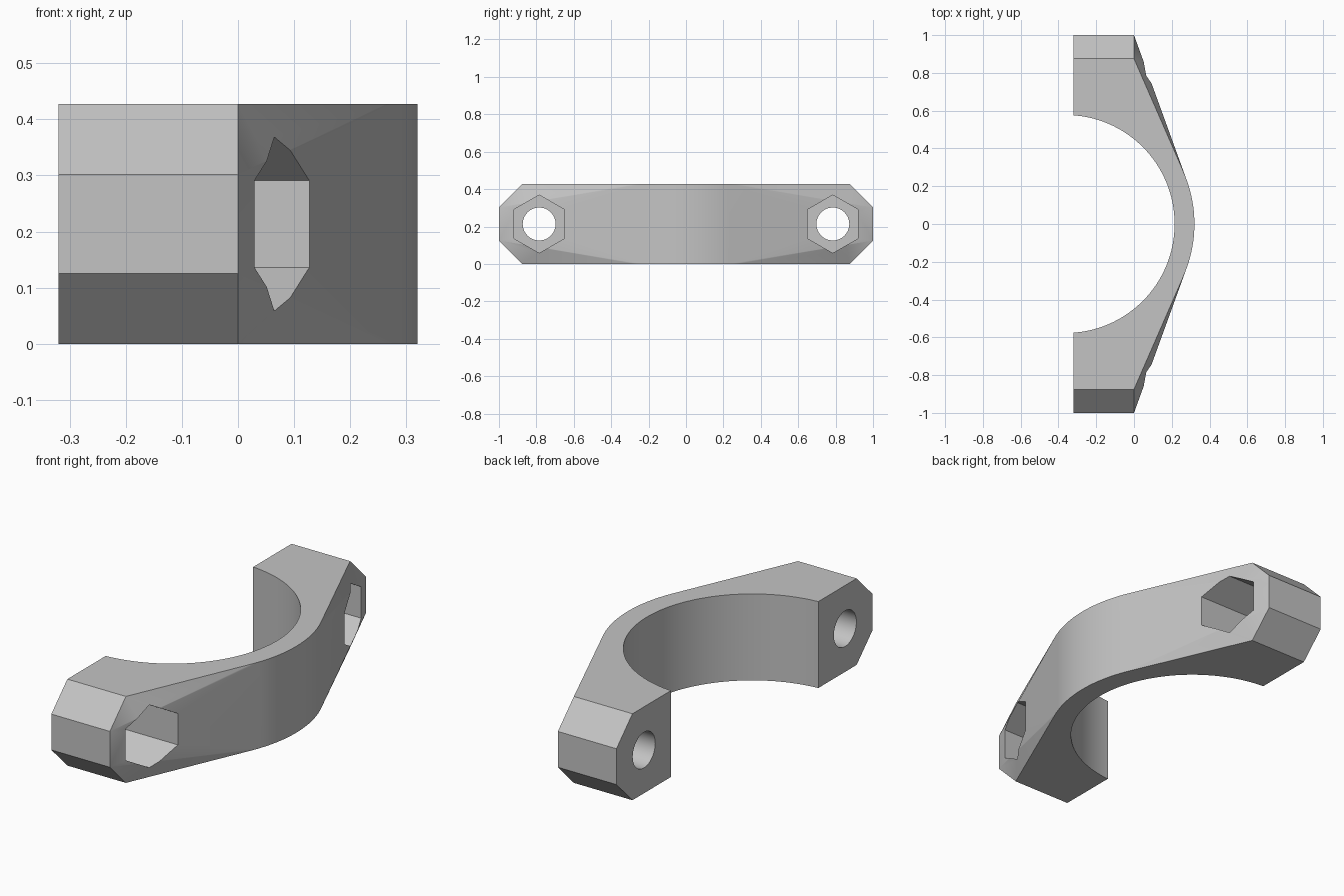
import bpy
import bmesh
from math import radians, sin, cos, pi
from mathutils import Matrix

if "Cube" in bpy.data.objects:
    bpy.data.objects.remove(bpy.data.objects["Cube"], do_unlink=True)

HEIGHT = 0.427
CHAMFER = 0.125
BACK = -0.32           # flat mating face
BORE_X = -0.362        # axis of the bore
BORE_R, OUTER_R = 0.577, 0.682
BOLT_Y = 0.785
MID_Z = HEIGHT / 2

# Material
gray = bpy.data.materials.new("light gray")
gray.use_nodes = True
color = (0.55, 0.55, 0.55, 1)
gray.diffuse_color = color
gray.node_tree.nodes["Principled BSDF"].inputs["Base Color"].default_value = color


def add_object(name, bm):
    bmesh.ops.recalc_face_normals(bm, faces=bm.faces)
    mesh = bpy.data.meshes.new(name)
    bm.to_mesh(mesh)
    bm.free()
    mesh.materials.append(gray)
    obj = bpy.data.objects.new(name, mesh)
    bpy.context.collection.objects.link(obj)
    return obj


def prism(name, sides, radius, depth, matrix):
    bm = bmesh.new()
    bmesh.ops.create_cone(bm, cap_ends=True, segments=sides, radius1=radius,
                          radius2=radius, depth=depth, matrix=matrix)
    return add_object(name, bm)


# Body: hull around the chamfered end blocks and the outer arc
bm = bmesh.new()
for side in (-1, 1):
    for x in (BACK, 0):
        for y, z in ((1, CHAMFER), (1, HEIGHT - CHAMFER),
                     (1 - CHAMFER, 0), (1 - CHAMFER, HEIGHT)):
            bm.verts.new((x, side * y, z))
steps = 24
for i in range(steps + 1):
    a = radians(-23.6 + 47.2 * i / steps)
    for z in (0, HEIGHT):
        bm.verts.new((BORE_X + OUTER_R * cos(a), OUTER_R * sin(a), z))
bmesh.ops.convex_hull(bm, input=bm.verts)
bmesh.ops.dissolve_limit(bm, angle_limit=radians(0.1),
                         verts=bm.verts, edges=bm.edges)
body = add_object("clamp_half", bm)

# Cutters: central bore, bolt holes and hexagonal nut pockets
cutters = [prism("bore_cutter", 128, BORE_R, 1,
                 Matrix.Translation((BORE_X, 0, MID_Z)))]
along_x = Matrix.Rotation(pi / 2, 4, "Y")
for side in (-1, 1):
    y = side * BOLT_Y
    cutters.append(prism("bolt_hole_cutter", 48, 0.088, 2,
                         Matrix.Translation((0, y, MID_Z)) @ along_x))
    # a corner of the hexagon points straight up
    cutters.append(prism("nut_pocket_cutter", 6, 0.155, 0.8,
                         Matrix.Translation((0.2, y, MID_Z)) @ along_x
                         @ Matrix.Rotation(pi / 2, 4, "Z")
                         @ Matrix.Rotation(pi / 6, 4, "Z")))

bpy.ops.object.select_all(action="DESELECT")
body.select_set(True)
bpy.context.view_layer.objects.active = body
for cutter in cutters:
    # turn each hexagon so that its highest point is a corner
    if cutter.name.startswith("nut"):
        top = max(v.co.z for v in cutter.data.vertices)
        if top < MID_Z + 0.15:
            centre = Matrix.Translation((0, sum(v.co.y for v in cutter.data.vertices)
                                         / len(cutter.data.vertices), MID_Z))
            cutter.data.transform(centre @ Matrix.Rotation(pi / 6, 4, "X")
                                  @ centre.inverted())
    cutter.hide_render = True
    cut = body.modifiers.new(cutter.name, "BOOLEAN")
    cut.operation = "DIFFERENCE"
    cut.solver = "EXACT"
    cut.object = cutter
    bpy.ops.object.modifier_apply(modifier=cut.name)
    bpy.data.objects.remove(cutter, do_unlink=True)

# Smooth shading on the curved walls, sharp elsewhere
bpy.ops.object.shade_smooth_by_angle(angle=radians(30))
